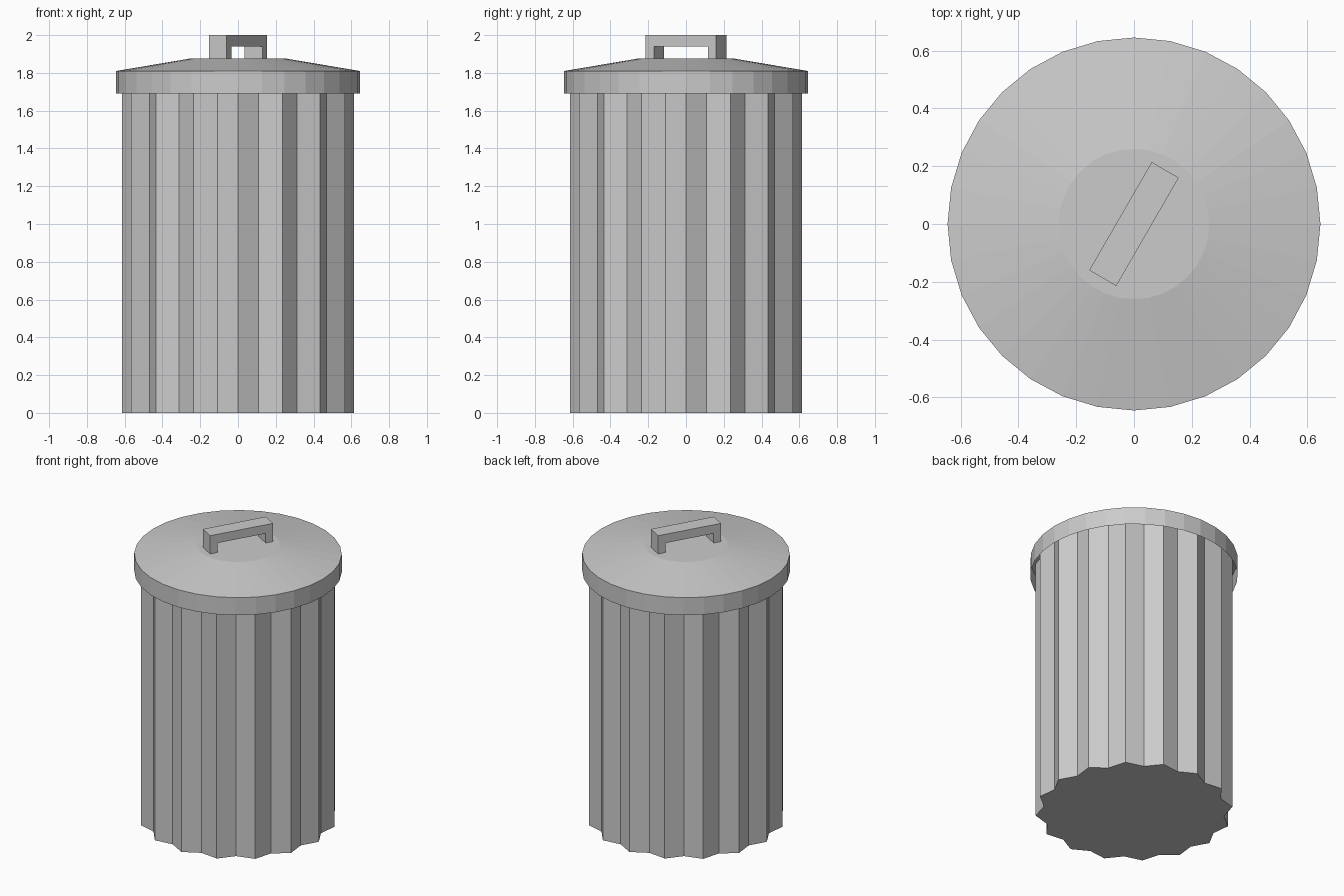
import bpy, bmesh
from math import cos, sin, pi, radians

if "Cube" in bpy.data.objects:
    bpy.data.objects.remove(bpy.data.objects["Cube"])

SIDES = 32


def loft(name, rings, cap_bottom, cap_top):
    """Stack rings of (z, even radius, odd radius) into a faceted shell."""
    bm = bmesh.new()
    loops = []
    for z, r0, r1 in rings:
        loops.append([bm.verts.new(((r1 if i % 2 else r0) * cos(2 * pi * i / SIDES),
                                    (r1 if i % 2 else r0) * sin(2 * pi * i / SIDES), z))
                      for i in range(SIDES)])
    for a, b in zip(loops, loops[1:]):
        for i in range(SIDES):
            j = (i + 1) % SIDES
            bm.faces.new((a[i], a[j], b[j], b[i]))
    if cap_bottom:
        bm.faces.new(loops[0][::-1])
    if cap_top:
        bm.faces.new(loops[-1])
    return finish(name, bm)


def finish(name, bm):
    mesh = bpy.data.meshes.new(name)
    bm.to_mesh(mesh)
    bm.free()
    obj = bpy.data.objects.new(name, mesh)
    bpy.context.collection.objects.link(obj)
    return obj


# Corrugated can body: alternating ridge and groove radii
loft("can_body", [(0, 0.613, 0.563), (1.81, 0.613, 0.563)], True, False)

# Lid: open skirt, shallow cone, flat centre
loft("lid", [(1.69, 0.645, 0.645), (1.81, 0.645, 0.645), (1.875, 0.26, 0.26)], False, True)

# Handle: U-shaped bracket profile extruded across its width
profile = [(-0.216, 1.875), (-0.165, 1.875), (-0.165, 1.94), (0.165, 1.94),
           (0.165, 1.875), (0.216, 1.875), (0.216, 2.0), (-0.216, 2.0)]
bm = bmesh.new()
face = bm.faces.new([bm.verts.new((x, -0.054, z)) for x, z in profile])
ext = bmesh.ops.extrude_face_region(bm, geom=[face])
bmesh.ops.translate(bm, vec=(0, 0.108, 0),
                    verts=[g for g in ext["geom"] if isinstance(g, bmesh.types.BMVert)])
bmesh.ops.recalc_face_normals(bm, faces=bm.faces)
handle = finish("lid_handle", bm)
handle.rotation_euler.z = radians(60)
